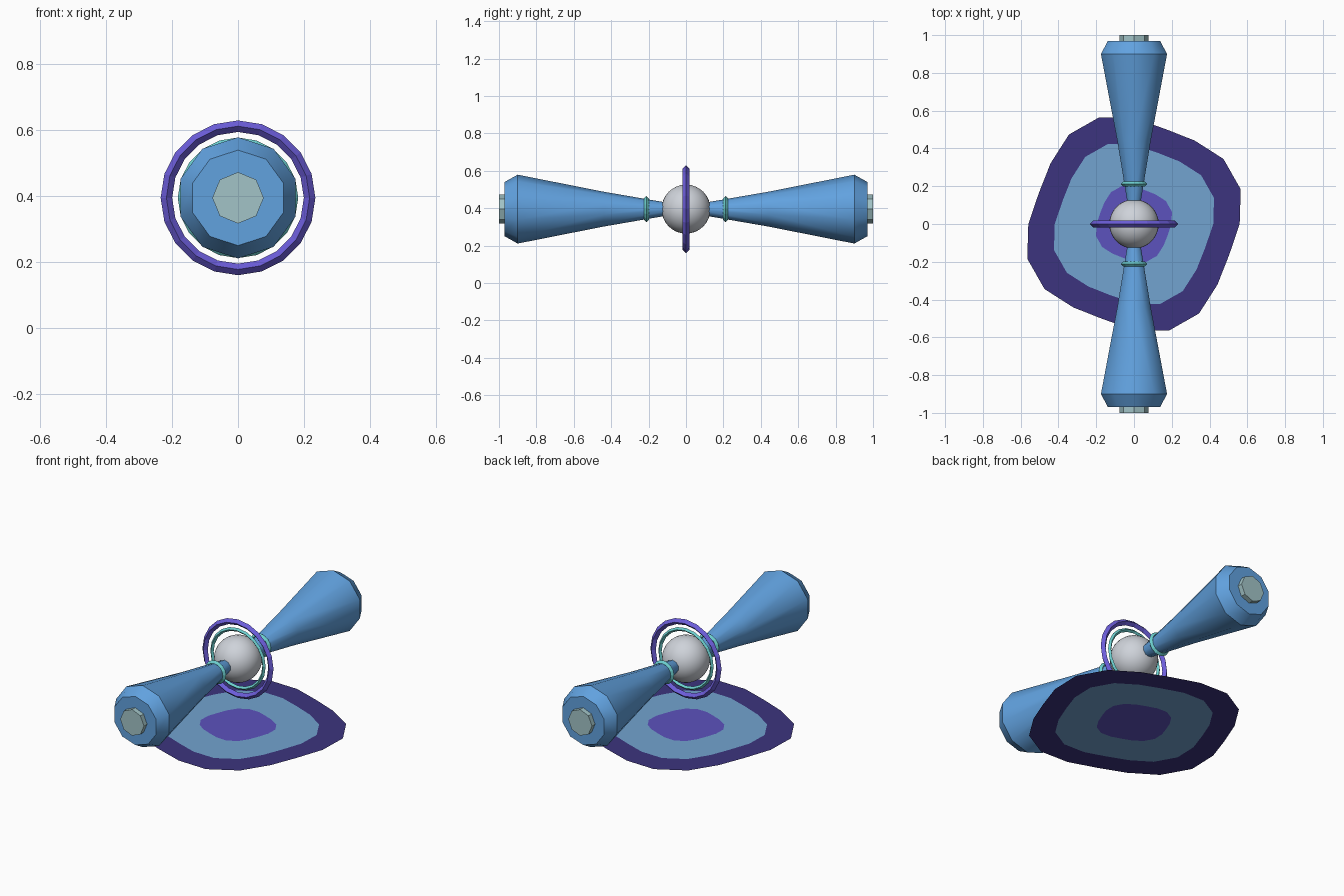
import bpy, bmesh
from math import sin, cos, pi, radians

cube = bpy.data.objects.get("Cube")
if cube:
    bpy.data.objects.remove(cube)

AXIS_Z = 0.395


def material(name, r, g, b):
    m = bpy.data.materials.new(name)
    m.use_nodes = True
    m.diffuse_color = (r, g, b, 1)
    m.node_tree.nodes["Principled BSDF"].inputs["Base Color"].default_value = (r, g, b, 1)
    return m


blue = material("sky blue", 0.12, 0.36, 0.74)
silver = material("silver", 0.62, 0.65, 0.70)
violet = material("violet", 0.15, 0.11, 0.70)
teal = material("teal", 0.15, 0.62, 0.62)
pale = material("pale grey teal", 0.36, 0.55, 0.57)
indigo = material("dark indigo", 0.045, 0.034, 0.21)
pool_blue = material("soft blue", 0.17, 0.37, 0.63)
pool_violet = material("pool violet", 0.108, 0.085, 0.51)


def add_object(name, bm, mats, smooth=None):
    mesh = bpy.data.meshes.new(name)
    bm.to_mesh(mesh)
    bm.free()
    for m in mats:
        mesh.materials.append(m)
    ob = bpy.data.objects.new(name, mesh)
    bpy.context.collection.objects.link(ob)
    if smooth:
        bpy.ops.object.select_all(action='DESELECT')
        ob.select_set(True)
        bpy.context.view_layer.objects.active = ob
        bpy.ops.object.shade_smooth_by_angle(angle=radians(smooth))
    return ob


def lathe(name, profile, sides, mat, smooth=None, closed=False):
    """Spin (y, radius) points about the long axis; a closed profile makes a ring."""
    bm = bmesh.new()
    loops = []
    for y, r in profile:
        angles = [2 * pi * i / sides for i in range(sides)]
        loops.append([bm.verts.new((r * sin(a), y, AXIS_Z + r * cos(a))) for a in angles])
    pairs = list(zip(loops, loops[1:]))
    if closed:
        pairs.append((loops[-1], loops[0]))
    else:
        bm.faces.new(loops[0])
        bm.faces.new(loops[-1])
    for a, b in pairs:
        for i in range(sides):
            j = (i + 1) % sides
            bm.faces.new((a[i], a[j], b[j], b[i]))
    bmesh.ops.recalc_face_normals(bm, faces=bm.faces)
    return add_object(name, bm, [mat], smooth)


def ring(name, y, major, minor, sides, mat):
    """Ring with a diamond cross-section."""
    diamond = [(y, major + minor), (y + minor, major), (y, major - minor), (y - minor, major)]
    return lathe(name, diamond, sides, mat, closed=True)


# Central ball
bm = bmesh.new()
bmesh.ops.create_uvsphere(bm, u_segments=32, v_segments=16, radius=0.131)
bmesh.ops.translate(bm, verts=bm.verts, vec=(0, 0, AXIS_Z))
add_object("core_ball", bm, [silver], 60)

# Rings around the ball
ring("outer_ring", 0, 0.2175, 0.0175, 20, violet)
ring("inner_ring", 0, 0.172, 0.011, 20, teal)

# Flared arms, end caps and collars, front and back
for side, s in (("front", -1), ("back", 1)):
    arm = [(0.115, 0.037), (0.44, 0.093), (0.9, 0.184), (0.97, 0.145)]
    lathe(side + "_arm", [(s * y, r) for y, r in arm], 10, blue, 37)
    lathe(side + "_end_cap", [(s * 0.95, 0.078), (s, 0.078)], 8, pale)
    ring(side + "_collar", s * 0.212, 0.057, 0.013, 16, teal)

# Flat wavy pool on the ground: three nested colour bands
bm = bmesh.new()
STEPS = 20
bands = []
for scale in (1, 0.75, 0.355):
    loop = []
    for i in range(STEPS):
        a = 2 * pi * i / STEPS
        r = scale * (0.563 + 0.034 * cos(4 * (a - radians(24))))
        loop.append(bm.verts.new((r * cos(a), r * sin(a), 0)))
    bands.append(loop)
for k in range(2):
    for i in range(STEPS):
        j = (i + 1) % STEPS
        f = bm.faces.new((bands[k][i], bands[k][j], bands[k + 1][j], bands[k + 1][i]))
        f.material_index = k
bm.faces.new(bands[2]).material_index = 2
add_object("ground_pool", bm, [indigo, pool_blue, pool_violet])
